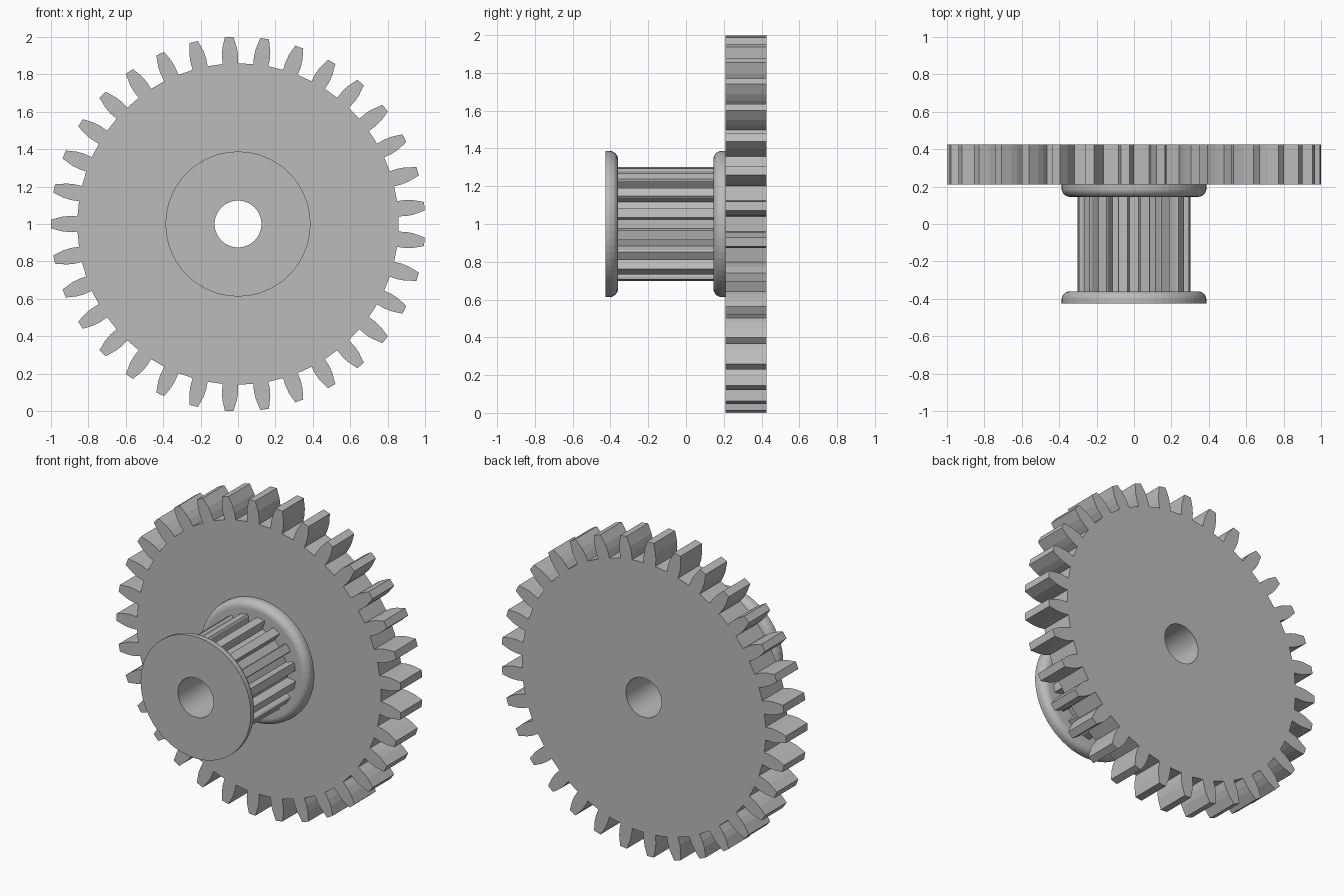
import bpy, bmesh
from math import sin, cos, pi, radians, tau

if "Cube" in bpy.data.objects:
    bpy.data.objects.remove(bpy.data.objects["Cube"], do_unlink=True)

CENTRE_Z = 1.0
BORE = 0.125
SEGMENTS = 64

grey = bpy.data.materials.new("plain grey")
grey.use_nodes = True
grey.diffuse_color = (0.5, 0.5, 0.5, 1)
grey.node_tree.nodes["Principled BSDF"].inputs["Base Color"].default_value = (0.5, 0.5, 0.5, 1)


def finish(bm, name):
    bmesh.ops.recalc_face_normals(bm, faces=bm.faces)
    mesh = bpy.data.meshes.new(name)
    bm.to_mesh(mesh)
    bm.free()
    mesh.materials.append(grey)
    obj = bpy.data.objects.new(name, mesh)
    obj.location.z = CENTRE_Z
    bpy.context.collection.objects.link(obj)
    return obj


def circle(radius):
    return [(radius * cos(tau * i / SEGMENTS), radius * sin(tau * i / SEGMENTS))
            for i in range(SEGMENTS)]


def toothed_outline(teeth, phase, half_tooth):
    """Repeat a tooth, given as (radius, half width) from root to tip."""
    side = [(r, -w) for r, w in half_tooth]
    tooth = side + [(r, -w) for r, w in reversed(side)]
    points = []
    for i in range(teeth):
        a = phase + tau * i / teeth
        points += [(r * cos(a) - w * sin(a), r * sin(a) + w * cos(a)) for r, w in tooth]
    return points


def bored_plate(name, outline, y0, y1):
    """Extrude an outline along y, with the shaft bore through it."""
    bm = bmesh.new()
    ends = ([], [])
    for loop in (outline, circle(BORE)):
        rings = [[bm.verts.new((x, y, z)) for x, z in loop] for y in (y0, y1)]
        n = len(loop)
        for i in range(n):
            j = (i + 1) % n
            bm.faces.new((rings[0][i], rings[0][j], rings[1][j], rings[1][i]))
            for ring, edges in zip(rings, ends):
                edges.append(bm.edges.get((ring[i], ring[j])))
    for edges in ends:
        bmesh.ops.triangle_fill(bm, edges=edges, use_beauty=True, normal=(0, 1, 0))
    return finish(bm, name)


def lathed_ring(name, profile):
    """Revolve a closed (radius, y) profile about the shaft axis."""
    bm = bmesh.new()
    rings = [[bm.verts.new((r * x, y, r * z)) for r, y in profile] for x, z in circle(1)]
    n = len(profile)
    for k in range(SEGMENTS):
        a, b = rings[k], rings[(k + 1) % SEGMENTS]
        for i in range(n):
            j = (i + 1) % n
            bm.faces.new((a[i], a[j], b[j], b[i]))
    return finish(bm, name)


def flange(name, flat_y, inner_y, radius=0.387, fillet=0.045):
    """Disc with a sharp outer rim and a rounded rim facing the belt."""
    d = 1 if inner_y > flat_y else -1
    profile = [(BORE, flat_y), (radius, flat_y)]
    for i in range(7):
        t = radians(15 * i)
        profile.append((radius - fillet + fillet * cos(t), inner_y - d * fillet * (1 - sin(t))))
    profile.append((BORE, inner_y))
    return lathed_ring(name, profile)


# Large spur gear with bulging tooth flanks
bored_plate("spur_gear",
            toothed_outline(33, pi, [(0.857, 0.041), (0.9, 0.043), (0.94, 0.039), (1.0, 0.023)]),
            0.21, 0.425)

# Toothed belt pulley
bored_plate("belt_pulley",
            toothed_outline(16, pi / 16, [(0.245, 0.024), (0.292, 0.029), (0.304, 0.025)]),
            -0.36, 0.145)

# Flanges either side of the belt
flange("front_flange", -0.425, -0.36)
flange("rear_flange", 0.21, 0.145)
